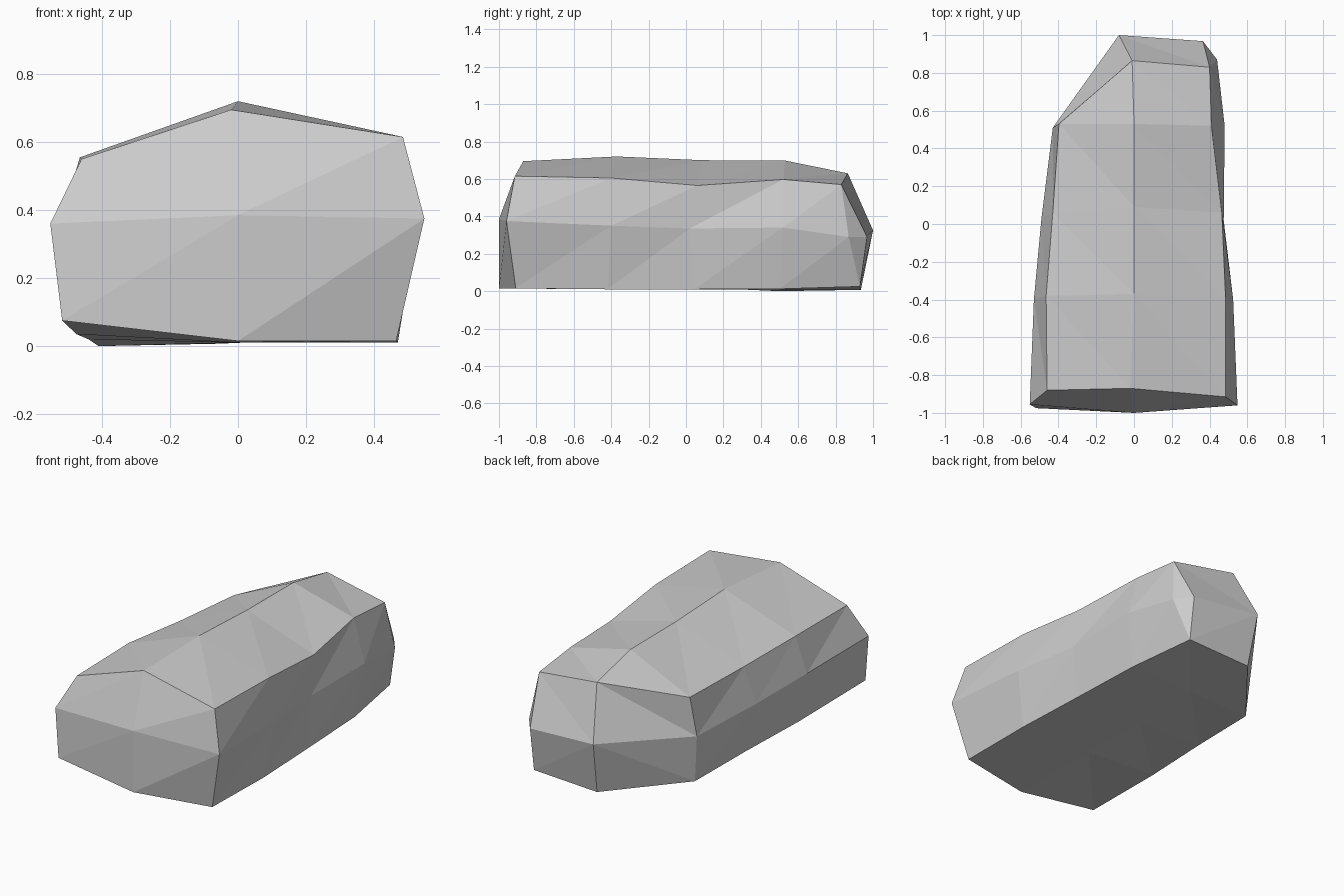
import bpy, bmesh

if "Cube" in bpy.data.objects:
    bpy.data.objects.remove(bpy.data.objects["Cube"])

# Cross-section rings from front to back; each runs
# bottom right, mid right, top right, top mid, top left, mid left, bottom left, bottom mid
RINGS = [
    [(.465, -.91, .015), (.548, -.96, .375), (.485, -.915, .615), (-.02, -.87, .695),
     (-.46, -.88, .55), (-.552, -.955, .36), (-.517, -.975, .075), (0, -1, .015)],
    [(.47, -.42, .01), (.525, -.4, .35), (.485, -.4, .605), (0, -.37, .72),
     (-.465, -.38, .555), (-.53, -.4, .34), (-.475, -.4, .035), (0, -.4, .01)],
    [(.45, .04, .01), (.475, .02, .335), (.465, .06, .565), (0, .09, .70),
     (-.43, .06, .53), (-.49, .03, .31), (-.44, .05, .02), (0, .05, .01)],
    [(.43, .5, .012), (.48, .52, .34), (.41, .52, .597), (0, .53, .698),
     (-.397, .53, .515), (-.43, .51, .28), (-.41, .5, 0), (0, .5, .01)],
    [(.365, .93, .025), (.44, .87, .29), (.40, .83, .57), (-.01, .865, .63),
     (-.397, .53, .515), (-.43, .51, .28), (-.41, .5, 0), (-.06, .935, .007)],
]
FRONT_CENTRE = (0, -1, .385)
BACK_CENTRE = (-.08, 1, .325)
BACK_RIGHT = (.365, .968, .29)

bm = bmesh.new()
verts = {}


def vert(co):
    if co not in verts:
        verts[co] = bm.verts.new(co)
    return verts[co]


def tri(*cos):
    if len(set(cos)) == 3:
        bm.faces.new([vert(c) for c in cos])


def cap(ring, centre, cut_corners):
    # fan around the centre, with chosen corners cut off by a diagonal
    for i in cut_corners:
        tri(ring[i - 1], ring[i], ring[(i + 1) % 8])
    loop = [c for i, c in enumerate(ring) if i not in cut_corners]
    for i, c in enumerate(loop):
        tri(centre, loop[i - 1], c)


# Faceted sides, top and underside
for a, b in zip(RINGS, RINGS[1:]):
    for k in range(8):
        n = (k + 1) % 8
        tri(a[k], a[n], b[n])
        tri(a[k], b[n], b[k])

# Front end, back end and the chamfered back right corner
cap(RINGS[0], FRONT_CENTRE, (0, 4))
last = RINGS[-1]
cap([last[0], BACK_RIGHT] + last[2:], BACK_CENTRE, (4,))
tri(last[0], last[1], BACK_RIGHT)
tri(last[1], last[2], BACK_RIGHT)

bmesh.ops.recalc_face_normals(bm, faces=bm.faces)
mesh = bpy.data.meshes.new("rock")
bm.to_mesh(mesh)
bm.free()

# Plain stone colour
stone = bpy.data.materials.new("light_grey_stone")
stone.diffuse_color = (.6, .6, .6, 1)
stone.use_nodes = True
stone.node_tree.nodes["Principled BSDF"].inputs["Base Color"].default_value = stone.diffuse_color
mesh.materials.append(stone)
rock = bpy.data.objects.new("rock", mesh)
bpy.context.collection.objects.link(rock)
